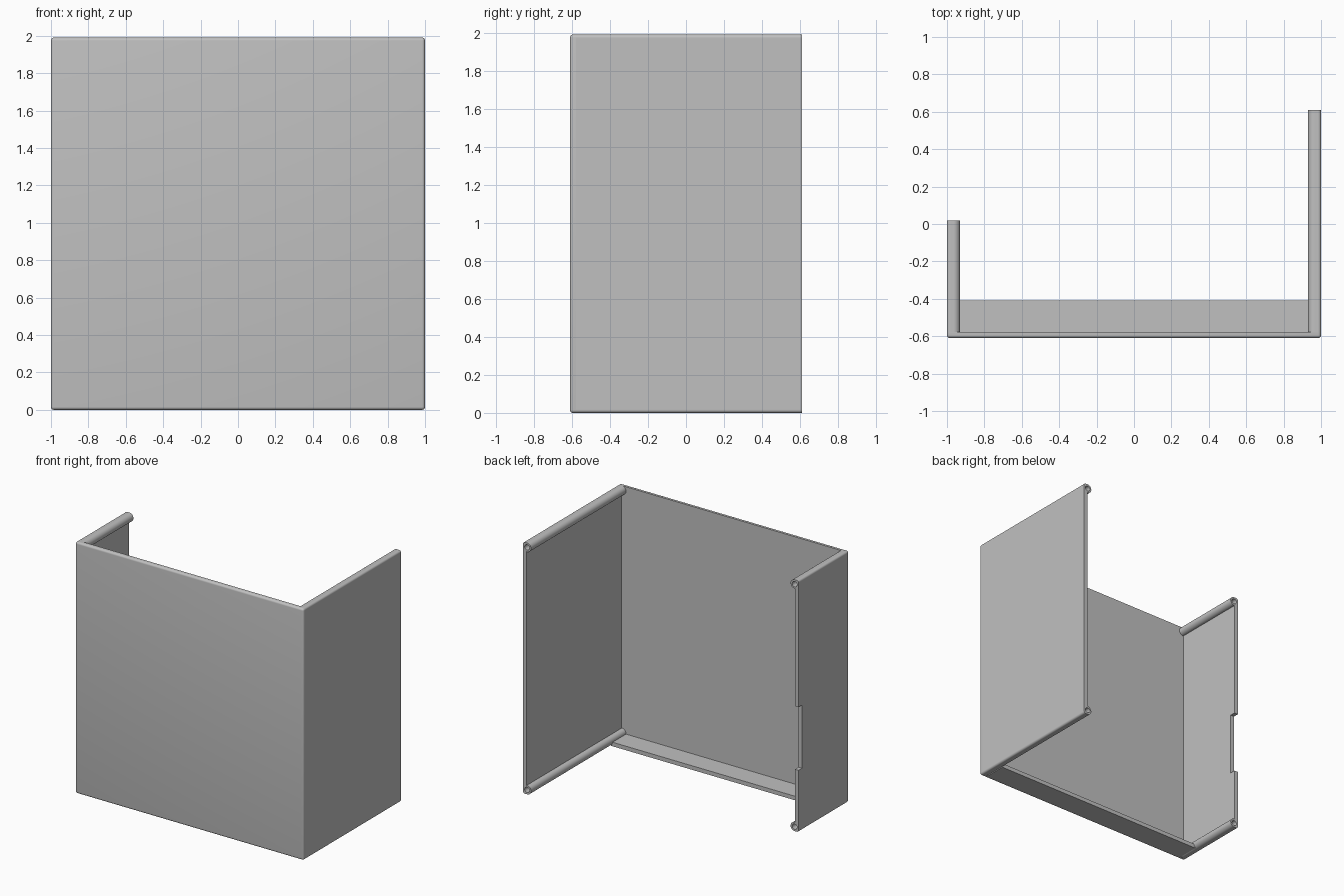
import bpy
import bmesh
from math import sin, cos, tau, radians

if "Cube" in bpy.data.objects:
    bpy.data.objects.remove(bpy.data.objects["Cube"])

HEIGHT = 1.99
FRONT, INNER = -0.61, -0.578   # outer and inner face of the front panel
WALL = 0.032                   # sheet thickness
R, HOLE, FILLET = 0.035, 0.021, 0.016

grey = bpy.data.materials.new("plain grey")
grey.use_nodes = True
grey.diffuse_color = (0.53, 0.53, 0.53, 1)
grey.node_tree.nodes["Principled BSDF"].inputs["Base Color"].default_value = grey.diffuse_color


def finish(name, bm):
    bmesh.ops.recalc_face_normals(bm, faces=bm.faces)
    mesh = bpy.data.meshes.new(name)
    bm.to_mesh(mesh)
    bm.free()
    mesh.materials.append(grey)
    obj = bpy.data.objects.new(name, mesh)
    bpy.context.collection.objects.link(obj)
    bpy.ops.object.select_all(action='DESELECT')
    obj.select_set(True)
    bpy.context.view_layer.objects.active = obj
    bpy.ops.object.shade_smooth_by_angle(angle=radians(35))
    return obj


def box(lo, hi):
    bm = bmesh.new()
    bmesh.ops.create_cube(bm, size=1)
    for v in bm.verts:
        v.co = [a + (c + 0.5) * (b - a) for a, b, c in zip(lo, hi, v.co)]
    return bm


def side_plate(name, side, back, notch=None):
    """Upright sheet between the two tubes, with an optional notch in its rear edge."""
    low, high = 2 * R, HEIGHT - 2 * R
    outline = [(INNER, low), (back, low)]
    if notch:
        bottom, top, depth = notch
        outline += [(back, bottom), (back - depth, bottom), (back - depth, top), (back, top)]
    outline += [(back, high), (INNER, high)]
    bm = bmesh.new()
    face = bm.faces.new([bm.verts.new((side, y, z)) for y, z in outline])
    moved = bmesh.ops.extrude_face_region(bm, geom=[face])["geom"]
    verts = [g for g in moved if isinstance(g, bmesh.types.BMVert)]
    bmesh.ops.translate(bm, verts=verts, vec=(-side * WALL, 0, 0))
    finish(name, bm)


def tube_section():
    """Outline around the hole: round inside, filleted outer corner, flat towards the sheet."""
    n = 64
    pairs = []
    for i in range(n):
        c, s = cos(tau * i / n), sin(tau * i / n)
        hole = (HOLE * c, HOLE * s)
        if c < -1e-6:
            outer = (R * c, R * s)
        else:
            k = R / max(abs(c), abs(s))
            x, z = k * c, k * s
            core = R - FILLET
            if x > core and z > core:
                dx, dz = x - core, z - core
                length = (dx * dx + dz * dz) ** 0.5
                x, z = core + FILLET * dx / length, core + FILLET * dz / length
            outer = (x, z)
        pairs.append((outer, hole))
    return pairs


def screw_tube(name, side, top, back):
    """Hollow tube running back from the front panel."""
    bm = bmesh.new()
    cz, up = (HEIGHT - R, 1) if top else (R, -1)
    rings = []
    for outer, hole in tube_section():
        rings.append([bm.verts.new((side * (1 - R + p[0]), y, cz + up * p[1]))
                      for p, y in ((outer, INNER), (outer, back), (hole, back), (hole, INNER))])
    for i, ring in enumerate(rings):
        prev = rings[i - 1]
        for j in range(4):
            k = (j + 1) % 4
            bm.faces.new((prev[j], prev[k], ring[k], ring[j]))
    finish(name, bm)


# Front panel, rounded on its face and corners
bm = box((-1, FRONT, 0), (1, INNER, HEIGHT))
edges = [e for e in bm.edges if min(v.co.y for v in e.verts) < FRONT + 0.001]
bmesh.ops.bevel(bm, geom=edges, offset=FILLET, segments=5, profile=0.5, affect='EDGES')
finish("front_panel", bm)

# Bottom lip behind the front panel
reach = 1 - R - HOLE
finish("bottom_lip", box((-reach, INNER, 0), (reach, -0.41, WALL)))

# Side sheets, the short one notched
side_plate("left_side_panel", 1, 0.61)
side_plate("right_side_panel", -1, 0.02, notch=(0.49, 0.99, 0.045))

# Screw tubes along the top and bottom of each side
for word, side, back in (("left", 1, 0.61), ("right", -1, 0.02)):
    screw_tube(word + "_top_tube", side, True, back)
    screw_tube(word + "_bottom_tube", side, False, back)
